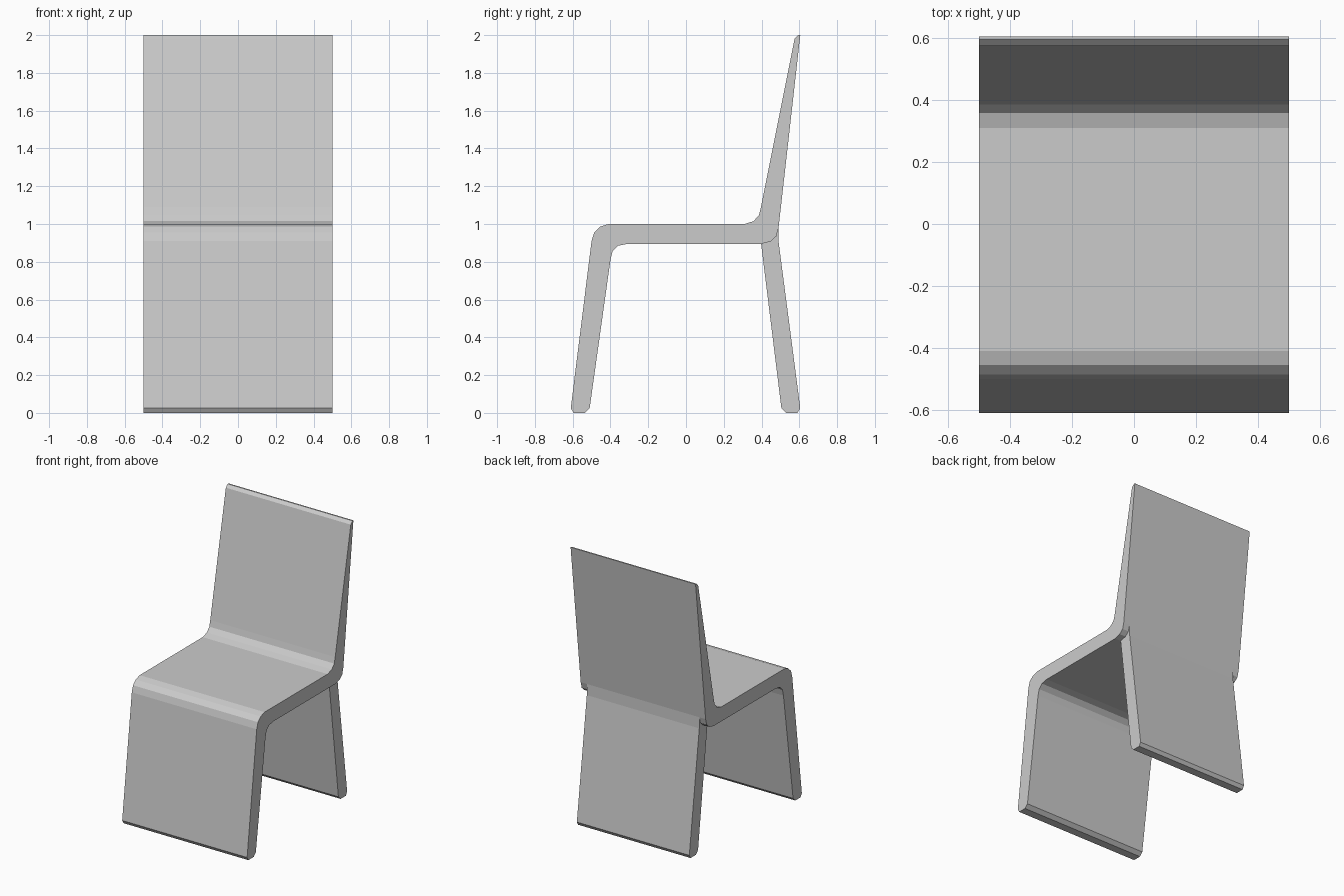
import bpy
import bmesh

if "Cube" in bpy.data.objects:
    bpy.data.objects.remove(bpy.data.objects["Cube"])


def extrude_profile(name, points, half_width):
    """Extrude a closed (y, z) outline symmetrically along x."""
    bm = bmesh.new()
    face = bm.faces.new([bm.verts.new((-half_width, y, z)) for y, z in points])
    result = bmesh.ops.extrude_face_region(bm, geom=[face])
    moved = [v for v in result["geom"] if isinstance(v, bmesh.types.BMVert)]
    bmesh.ops.translate(bm, verts=moved, vec=(2 * half_width, 0, 0))
    bmesh.ops.recalc_face_normals(bm, faces=bm.faces)
    mesh = bpy.data.meshes.new(name)
    bm.to_mesh(mesh)
    bm.free()
    obj = bpy.data.objects.new(name, mesh)
    bpy.context.collection.objects.link(obj)
    return obj


# Continuous front leg, seat and backrest
shell = [
    # front leg foot
    (-0.61, 0.025), (-0.595, 0.0), (-0.535, 0.0), (-0.51, 0.025),
    # inner bend under the front of the seat
    (-0.40, 0.81), (-0.389, 0.855), (-0.36, 0.885), (-0.31, 0.895),
    # outer bend at the rear of the seat
    (0.40, 0.895), (0.448, 0.908), (0.478, 0.935), (0.49, 0.98),
    # backrest with a chamfered top
    (0.605, 2.0), (0.595, 2.0), (0.575, 1.98),
    # inner bend where the seat meets the backrest
    (0.397, 1.09), (0.386, 1.047), (0.358, 1.015), (0.31, 1.0),
    # outer bend at the front of the seat
    (-0.41, 1.0), (-0.455, 0.986), (-0.486, 0.956), (-0.50, 0.91),
]
extrude_profile("seat_shell", shell, 0.5)

# Slightly narrower rear leg, its top buried in the shell
rear_leg = [
    (0.605, 0.025), (0.59, 0.0), (0.53, 0.0), (0.505, 0.025),
    (0.397, 0.90), (0.42, 0.96), (0.485, 0.99), (0.49, 0.98), (0.491, 0.90),
]
extrude_profile("rear_leg", rear_leg, 0.45)
